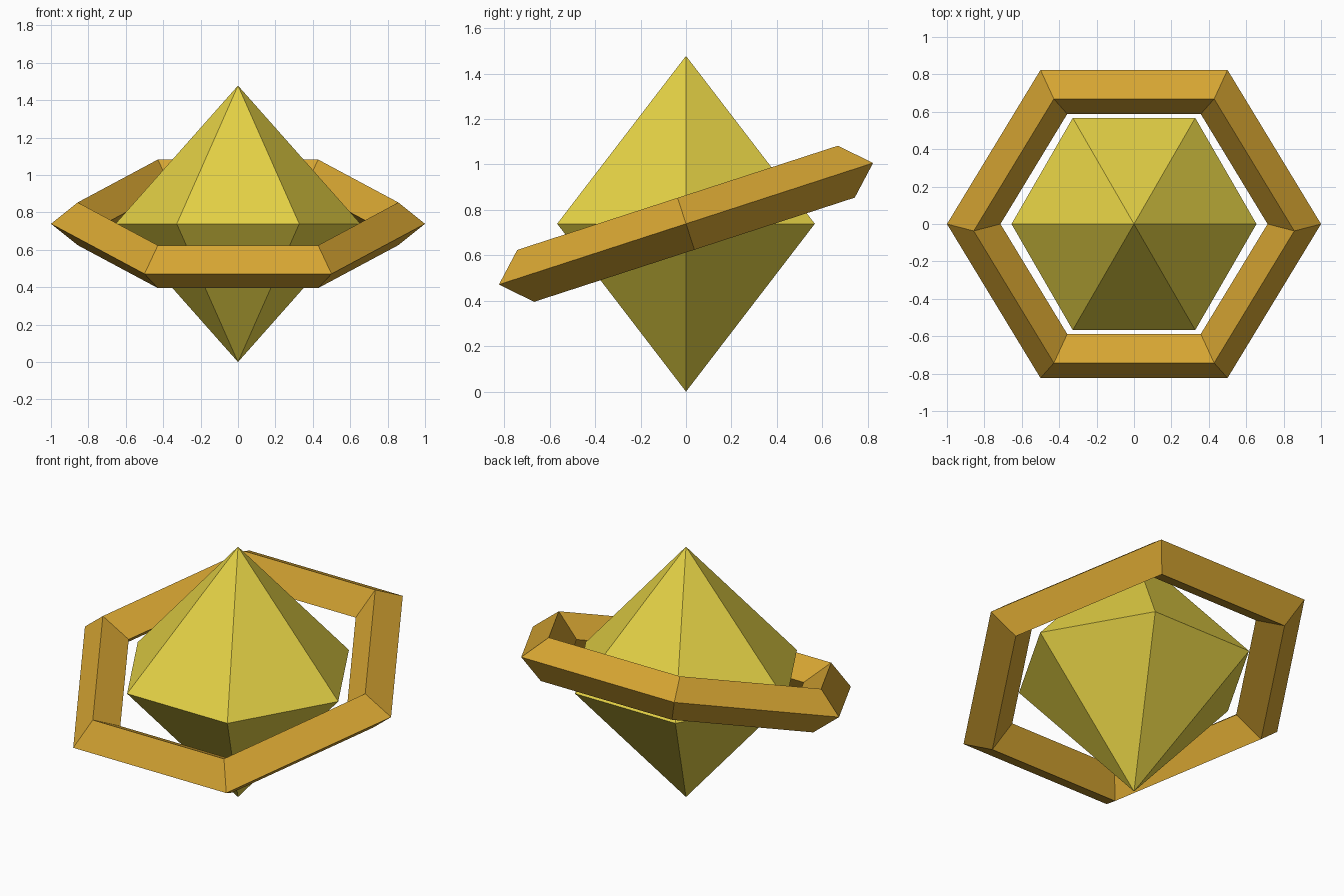
import bpy
import bmesh
from math import cos, sin, pi, radians

cube = bpy.data.objects.get("Cube")
if cube:
    bpy.data.objects.remove(cube, do_unlink=True)

SIDES = 6
MID = 0.739  # height of the widest part of the crystal


def make_material(name, rgb):
    mat = bpy.data.materials.new(name)
    mat.use_nodes = True
    color = (*rgb, 1.0)
    mat.diffuse_color = color
    mat.node_tree.nodes["Principled BSDF"].inputs["Base Color"].default_value = color
    return mat


yellow = make_material("crystal yellow", (0.78, 0.64, 0.06))
gold = make_material("ring gold", (0.67, 0.375, 0.032))

# Crystal: two hexagonal pyramids joined at the waist
bm = bmesh.new()
waist = [bm.verts.new((0.655 * cos(2 * pi * i / SIDES),
                       0.655 * sin(2 * pi * i / SIDES), 0))
         for i in range(SIDES)]
tip = bm.verts.new((0, 0, MID))
base = bm.verts.new((0, 0, -MID))
for i, a in enumerate(waist):
    b = waist[(i + 1) % SIDES]
    bm.faces.new((a, b, tip))
    bm.faces.new((b, a, base))
mesh = bpy.data.meshes.new("crystal")
bm.to_mesh(mesh)
bm.free()
crystal = bpy.data.objects.new("crystal", mesh)
crystal.location.z = MID
mesh.materials.append(yellow)
bpy.context.collection.objects.link(crystal)

# Ring: hexagonal loop with a flattened diamond section, tilted up at the back
bpy.ops.mesh.primitive_torus_add(
    major_segments=SIDES, minor_segments=4,
    major_radius=0.857, minor_radius=0.143,
    location=(0, 0, MID), rotation=(radians(18), 0, 0))
ring = bpy.context.object
ring.name = "ring"
ring.scale.z = 0.84
ring.data.materials.append(gold)
